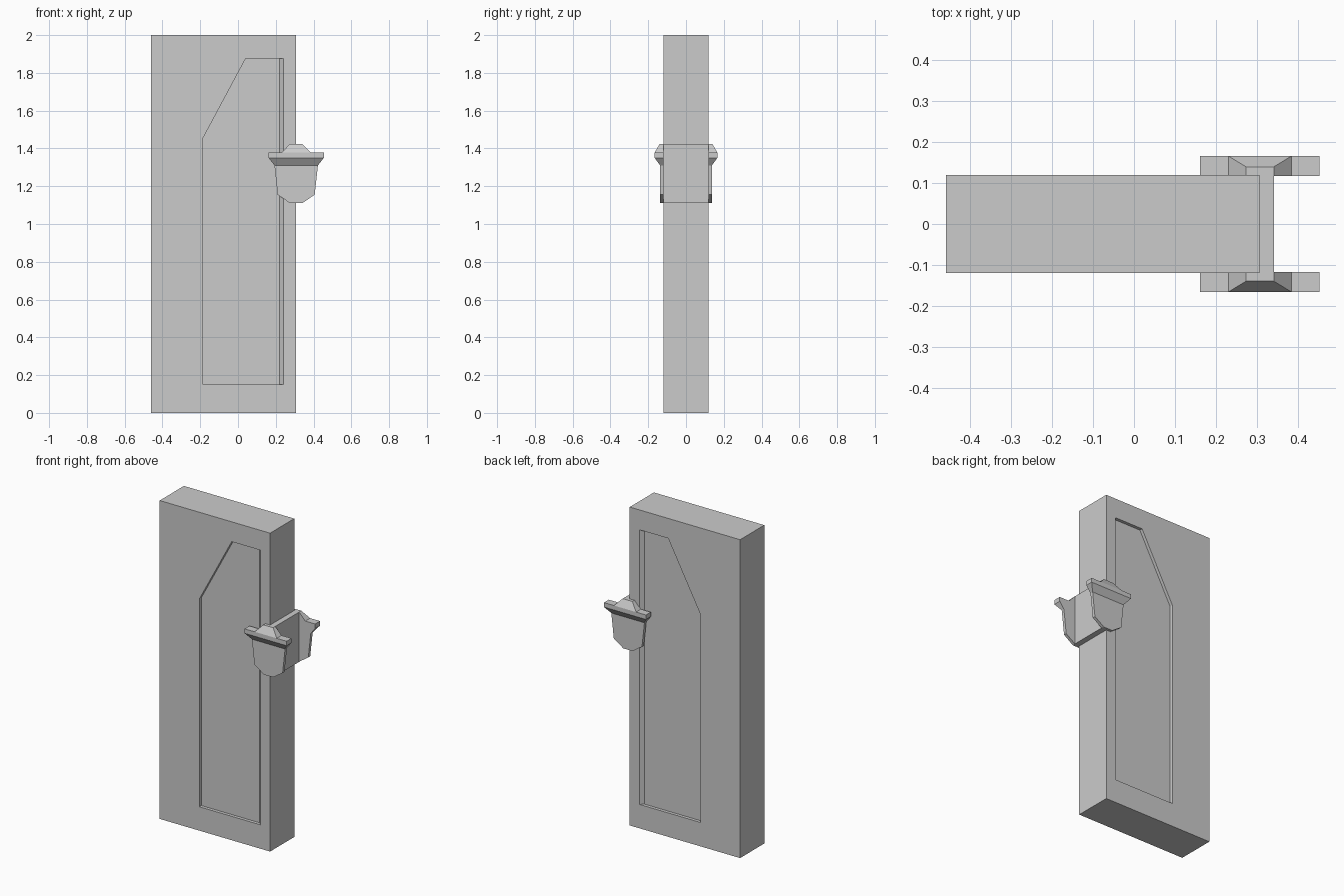
import bpy, bmesh

cube = bpy.data.objects.get("Cube")
if cube:
    bpy.data.objects.remove(cube, do_unlink=True)

grey = bpy.data.materials.new("plain grey")
grey.use_nodes = True
colour = (0.6, 0.6, 0.6, 1)
grey.diffuse_color = colour
grey.node_tree.nodes["Principled BSDF"].inputs["Base Color"].default_value = colour


def finish(name, bm):
    bmesh.ops.recalc_face_normals(bm, faces=bm.faces)
    mesh = bpy.data.meshes.new(name)
    bm.to_mesh(mesh)
    bm.free()
    mesh.materials.append(grey)
    obj = bpy.data.objects.new(name, mesh)
    bpy.context.collection.objects.link(obj)
    return obj


def loft(bm, rings):
    """Skin matching rings of points and cap both ends."""
    loops = [[bm.verts.new(p) for p in ring] for ring in rings]
    for a, b in zip(loops, loops[1:]):
        for i in range(len(a)):
            j = (i + 1) % len(a)
            bm.faces.new((a[i], a[j], b[j], b[i]))
    bm.faces.new(loops[0])
    bm.faces.new(loops[-1])


def box(name, x0, x1, y0, y1, z0, z1):
    bm = bmesh.new()
    loft(bm, [[(x0, y0, z), (x1, y0, z), (x1, y1, z), (x0, y1, z)] for z in (z0, z1)])
    return finish(name, bm)


# Door slab with a shallow panel recess on both faces
door = box("door_slab", -0.46, 0.307, -0.12, 0.12, 0, 2)


def panel(right):
    return [(-0.185, 0.15), (right, 0.15), (right, 1.875), (0.04, 1.875), (-0.185, 1.455)]


for side, label in ((-1, "front"), (1, "back")):
    bm = bmesh.new()
    # the edge beside the handle slopes into the recess
    loft(bm, [[(x, side * y, z) for x, z in panel(right)]
              for y, right in ((0.10, 0.22), (0.12, 0.24), (0.15, 0.24))])
    cutter = finish(label + "_recess_cutter", bm)
    cutter.hide_render = True
    cutter.hide_set(True)
    cut = door.modifiers.new(label + " recess", "BOOLEAN")
    cut.object = cutter
    cut.operation = "DIFFERENCE"
    cut.solver = "EXACT"

# Handle clamp: a shield plate on each face
mid = 0.308
inner = 0.118


def section(half, depth, z, side):
    return [(mid - half, side * inner, z), (mid + half, side * inner, z),
            (mid + half, side * depth, z), (mid - half, side * depth, z)]


shield = [(0.032, 1.11), (0.098, 1.155), (0.115, 1.31)]
lip = [(0.115, 0.137, 1.31), (0.146, 0.166, 1.35), (0.146, 0.166, 1.378)]
crest = [(0.077, 0.166, 1.378), (0.034, 0.14, 1.423)]

for side, label in ((-1, "front"), (1, "back")):
    for part, rings in (("shield", [(h, 0.137, z) for h, z in shield]),
                        ("lip", lip), ("crest", crest)):
        bm = bmesh.new()
        loft(bm, [section(h, d, z, side) for h, d, z in rings])
        finish(label + "_handle_" + part, bm)

# Strap joining the plates around the door edge
box("handle_strap", 0.274, 0.342, -0.125, 0.125, 1.11, 1.423)
